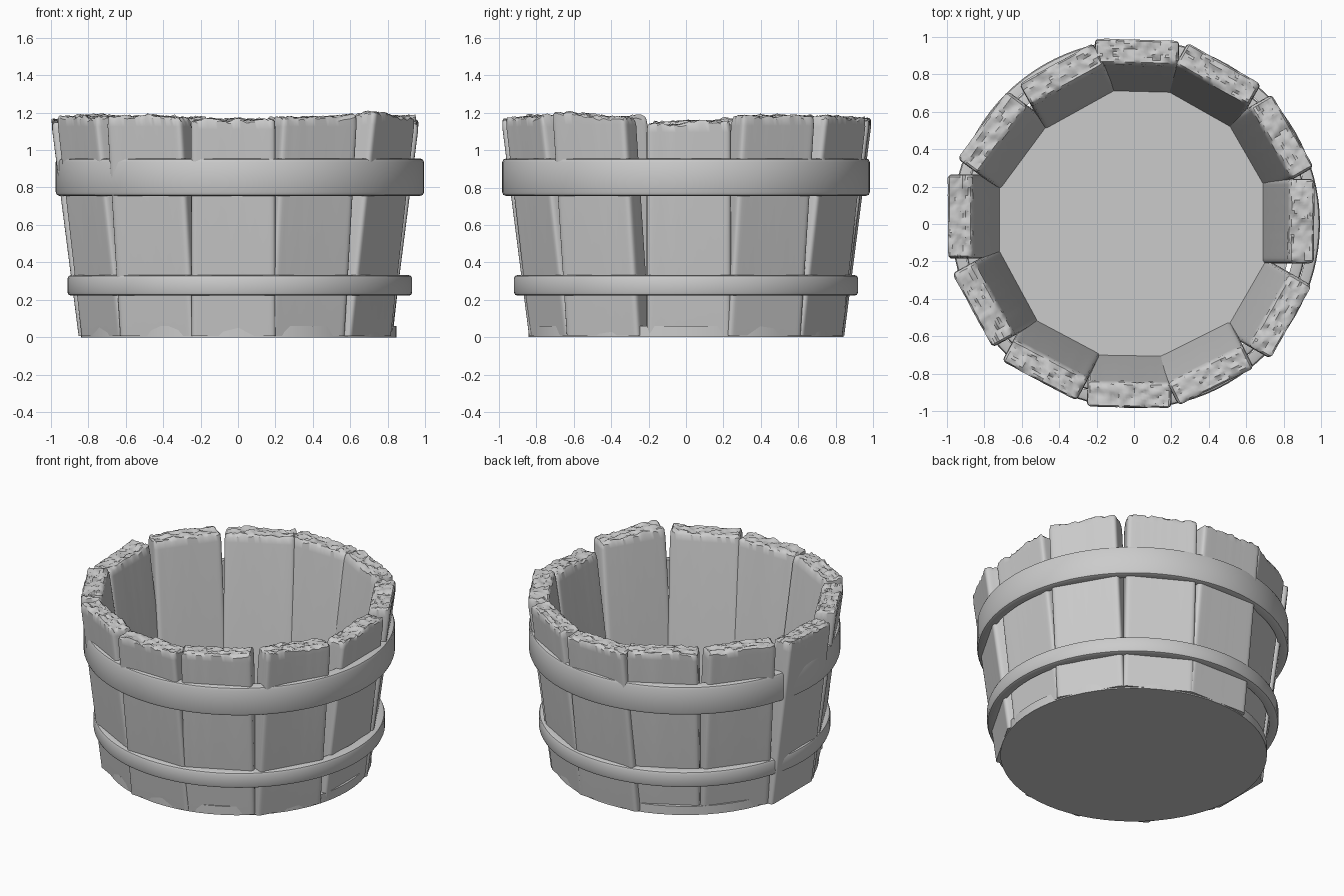
import bpy, bmesh, math
from mathutils import Vector, noise

if "Cube" in bpy.data.objects:
    bpy.data.objects.remove(bpy.data.objects["Cube"])

THICK, LEAN = 0.14, 0.15   # stave thickness, inward lean towards the base


def finish(name, bm, angle=35):
    bmesh.ops.recalc_face_normals(bm, faces=bm.faces[:])
    me = bpy.data.meshes.new(name)
    bm.to_mesh(me)
    bm.free()
    ob = bpy.data.objects.new(name, me)
    bpy.context.collection.objects.link(ob)
    bpy.ops.object.select_all(action='DESELECT')
    ob.select_set(True)
    bpy.context.view_layer.objects.active = ob
    bpy.ops.object.shade_smooth_by_angle(angle=math.radians(angle))
    return ob


def lathe(name, profile, steps=96, centre=(0, 0)):
    """Closed ring from an (r, z) profile."""
    bm = bmesh.new()
    rings = []
    for i in range(steps):
        a = 2 * math.pi * i / steps
        rings.append([bm.verts.new((centre[0] + r * math.cos(a),
                                    centre[1] + r * math.sin(a), z)) for r, z in profile])
    n = len(profile)
    for i in range(steps):
        p, q = rings[i], rings[(i + 1) % steps]
        for j in range(n):
            bm.faces.new((p[j], q[j], q[(j + 1) % n], p[(j + 1) % n]))
    return finish(name, bm)


def extrude_down(bm, edges, dz_fn):
    """Extrude the open border and reposition the new vertices."""
    res = bmesh.ops.extrude_edge_only(bm, edges=edges)["geom"]
    for v in res:
        if isinstance(v, bmesh.types.BMVert):
            dz_fn(v)
    return [e for e in res if isinstance(e, bmesh.types.BMEdge)]


def stave(index, cx, cy, normal_deg, height, tilt, width=0.45):
    a = math.radians(normal_deg)
    n, t = Vector((math.cos(a), math.sin(a), 0)), Vector((-math.sin(a), math.cos(a), 0))
    bm = bmesh.new()
    bmesh.ops.create_grid(bm, x_segments=32, y_segments=10, size=0.5)
    rim = [e for e in bm.edges if e.is_boundary]

    # rounded-corner footprint, u across the board and w through it
    c = 0.022
    for v in bm.verts:
        u, w = v.co.x * width, v.co.y * THICK
        du, dw = abs(u) - (width / 2 - c), abs(w) - (THICK / 2 - c)
        if du > 0 and dw > 0:
            k = c / max(c, math.hypot(du, dw))
            u = math.copysign(width / 2 - c + du * k, u)
            w = math.copysign(THICK / 2 - c + dw * k, w)
        v.co = (u, w, height)

    # straight sides down to the foot
    def to_worn(v): v.co.z = height - 0.05
    def to_foot(v): v.co.z = 0.008
    edges = extrude_down(bm, rim, to_worn)
    top = [v for v in bm.verts if v.co.z > height - 0.01]
    edges = extrude_down(bm, edges, to_foot)
    bmesh.ops.contextual_create(bm, geom=edges)

    # splintered end grain
    for v in top:
        u, w = v.co.x, v.co.y
        s = Vector((u * 22, w * 40, index * 7.3))
        v.co.z += tilt * u + 0.014 * noise.noise(s) + 0.009 * noise.noise(s * 2.3)
        v.co.z += 0.012 * noise.noise(Vector((u * 7, index * 3.1, 0)))
        edge = max(abs(u) / (width / 2), abs(w) / (THICK / 2))
        if edge > 0.97:
            v.co.z -= 0.012
            v.co.x *= 0.985
            v.co.y *= 0.95

    # lean the board and set it in the ring
    for v in bm.verts:
        u, w, z = v.co
        v.co = Vector((cx, cy, z)) + t * u + n * (w - LEAN * (1 - z / 1.17))
    return finish(f"stave_{index + 1:02d}", bm)


# staves: centre x, y at the rim, facing angle, height, slope of the end
STAVES = [
    (0.900, 0.015, 0, 1.145, 0.05), (0.790, 0.465, 30, 1.18, 0.02),
    (0.450, 0.800, 60.5, 1.175, 0.0), (0.015, 0.920, 88.5, 1.165, 0.0),
    (-0.385, 0.800, 119, 1.175, 0.03), (-0.755, 0.490, 143.5, 1.18, 0.0),
    (-0.930, 0.040, 180, 1.155, -0.03), (-0.805, -0.430, 208.5, 1.175, 0.0),
    (-0.475, -0.780, 242, 1.175, -0.02), (-0.025, -0.915, 269, 1.16, 0.0),
    (0.410, -0.810, 296.5, 1.175, 0.03), (0.780, -0.490, 330, 1.185, -0.07),
]
for i, s in enumerate(STAVES):
    stave(i, *s)


# hoops with softened edges
def hoop(name, r, z0, z1, thick, c):
    lathe(name, [(r - thick, z0), (r - c, z0), (r - c * 0.3, z0 + c * 0.3), (r, z0 + c),
                 (r, z1 - c), (r - c * 0.3, z1 - c * 0.3), (r - c, z1), (r - thick, z1)],
          centre=(0.01, 0))


hoop("upper_hoop", 0.983, 0.755, 0.955, 0.06, 0.02)
hoop("lower_hoop", 0.92, 0.222, 0.332, 0.06, 0.018)

# base board
bm = bmesh.new()
bmesh.ops.create_cone(bm, cap_ends=True, segments=64, radius1=0.842, radius2=0.842, depth=0.06)
bmesh.ops.translate(bm, verts=bm.verts[:], vec=(0.003, 0, 0.03))
finish("base_board", bm)
